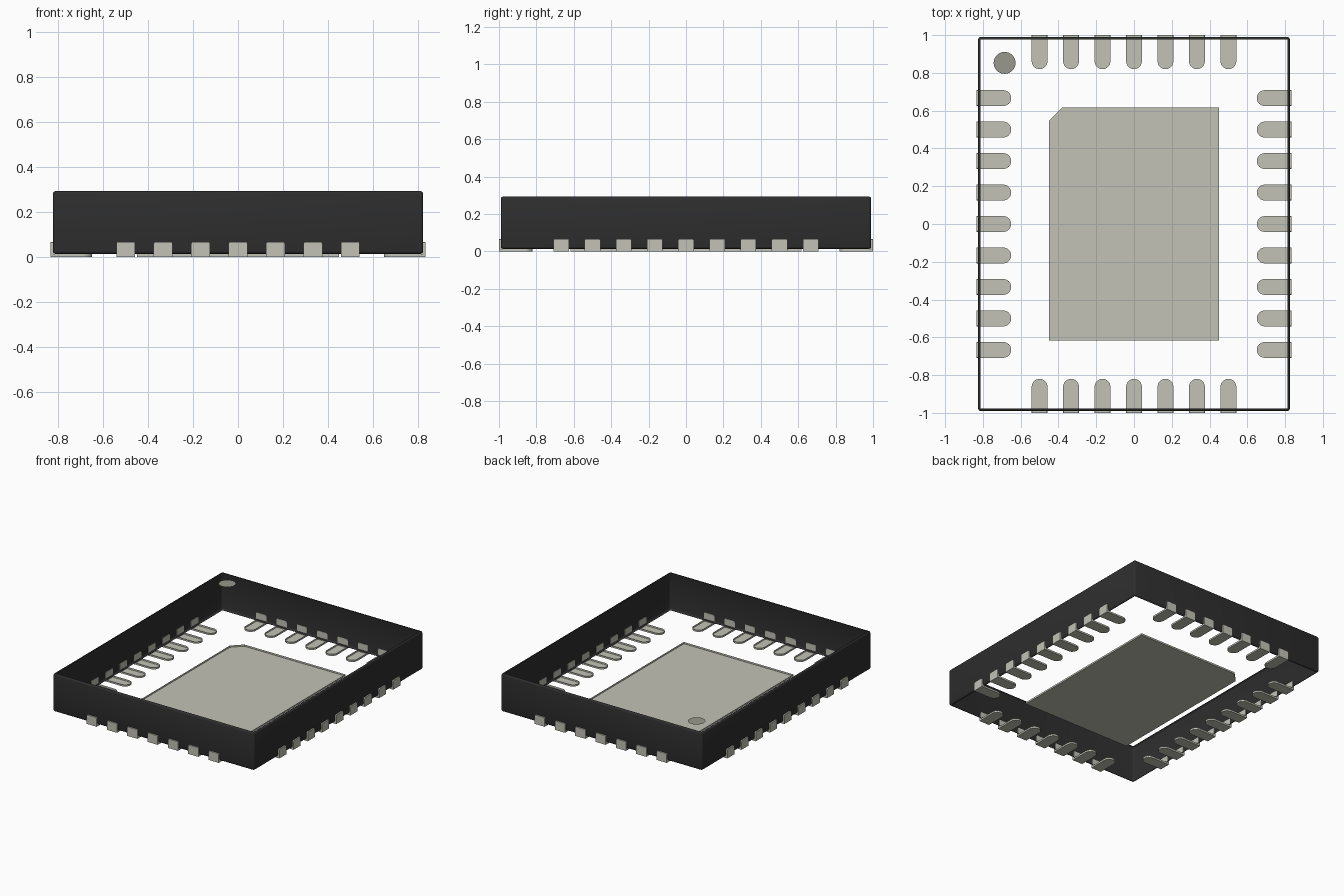
import bpy, bmesh, math

if "Cube" in bpy.data.objects:
    bpy.data.objects.remove(bpy.data.objects["Cube"], do_unlink=True)

HX, HY = 0.825, 0.99          # body half width and half depth
Z0, Z1 = 0.013, 0.293         # body bottom and top
OUT = 0.01                    # how far the leads stand proud of the body
LEAD_W, TAB_TOP = 0.084, 0.067


def material(name, rgb):
    lin = [((c / 255 + 0.055) / 1.055) ** 2.4 for c in rgb] + [1]
    m = bpy.data.materials.new(name)
    m.use_nodes = True
    m.diffuse_color = lin
    bsdf = m.node_tree.nodes["Principled BSDF"]
    bsdf.inputs["Base Color"].default_value = lin
    bsdf.inputs["Roughness"].default_value = 0.6
    return m


BLACK = material("black plastic", (46, 46, 46))
METAL = material("pale metal", (194, 194, 182))
MARK = material("marker grey", (152, 152, 140))


def finish(bm, name, mat):
    me = bpy.data.meshes.new(name)
    bm.to_mesh(me)
    bm.free()
    me.materials.append(mat)
    ob = bpy.data.objects.new(name, me)
    bpy.context.collection.objects.link(ob)
    return ob


def tray(bm, outline, z0, z1):
    """Flat floor with a low rim, open on top."""
    low = [bm.verts.new((x, y, z0)) for x, y in outline]
    high = [bm.verts.new((x, y, z1)) for x, y in outline]
    bm.faces.new(low[::-1])
    n = len(low)
    for i in range(n):
        j = (i + 1) % n
        bm.faces.new((low[i], low[j], high[j], high[i]))


# Body: rounded box whose large top and bottom are open
bm = bmesh.new()
bmesh.ops.create_cube(bm, size=1)
for v in bm.verts:
    v.co = (v.co.x * 2 * HX, v.co.y * 2 * HY, Z0 if v.co.z < 0 else Z1)
bmesh.ops.bevel(bm, geom=bm.edges[:], offset=0.013, segments=3, profile=0.5,
                affect='EDGES')
caps = [f for f in bm.faces if abs(f.normal.z) > 0.99 and f.calc_area() > 1]
bmesh.ops.delete(bm, geom=caps, context='FACES')
body = finish(bm, "body_frame", BLACK)
bpy.ops.object.select_all(action='DESELECT')
body.select_set(True)
bpy.context.view_layer.objects.active = body
bpy.ops.object.shade_smooth_by_angle(angle=math.radians(35))

# Central pad with one clipped corner
bm = bmesh.new()
px, py, c = 0.45, 0.617, 0.07
tray(bm, [(-px, -py), (px, -py), (px, py), (-px + c, py), (-px, py - c)], 0, Z0)
finish(bm, "central_pad", METAL)

# First-lead marker, a flat disc level with the top
bm = bmesh.new()
bmesh.ops.create_circle(bm, cap_ends=True, segments=32, radius=0.058)
bmesh.ops.translate(bm, verts=bm.verts[:], vec=(-0.685, 0.853, Z1))
finish(bm, "marker_disc", MARK)


def lead(name, pos, wall, inner, angle):
    """Lead pointing along +x, slid to pos along the side, then turned."""
    bm = bmesh.new()
    r = LEAD_W / 2
    outer = wall + OUT
    # Foot with a round inner end
    arc = [math.pi / 2 + math.pi * i / 12 for i in range(13)]
    foot = [(inner + r + r * math.cos(a), pos + r * math.sin(a)) for a in arc]
    tray(bm, foot + [(outer, pos - r), (outer, pos + r)], 0, Z0)
    # Upright tab on the side wall, with small rounded top corners
    k = 0.008
    prof = [(-r, 0), (r, 0), (r, TAB_TOP - k), (r - k * 0.3, TAB_TOP - k * 0.3),
            (r - k, TAB_TOP), (k - r, TAB_TOP), (k * 0.3 - r, TAB_TOP - k * 0.3),
            (-r, TAB_TOP - k)]
    back = [bm.verts.new((wall - 0.003, pos + y, max(z, 0.002))) for y, z in prof]
    front = [bm.verts.new((outer, pos + y, max(z, 0.002))) for y, z in prof]
    bm.faces.new(front)
    bm.faces.new(back[::-1])
    for i in range(len(prof)):
        j = (i + 1) % len(prof)
        bm.faces.new((back[i], back[j], front[j], front[i]))
    ob = finish(bm, name, METAL)
    ob.rotation_euler.z = angle


# Nine leads on each long side, seven on each short side
PITCH = 1 / 6
for side, n, wall, inner, angle in (
        ("left", 9, HX, 0.65, 0), ("right", 9, HX, 0.65, math.pi),
        ("back", 7, HY, 0.82, math.pi / 2), ("front", 7, HY, 0.82, -math.pi / 2)):
    for i in range(n):
        lead(f"{side}_lead_{i + 1}", (i - (n - 1) / 2) * PITCH, wall, inner, angle)
